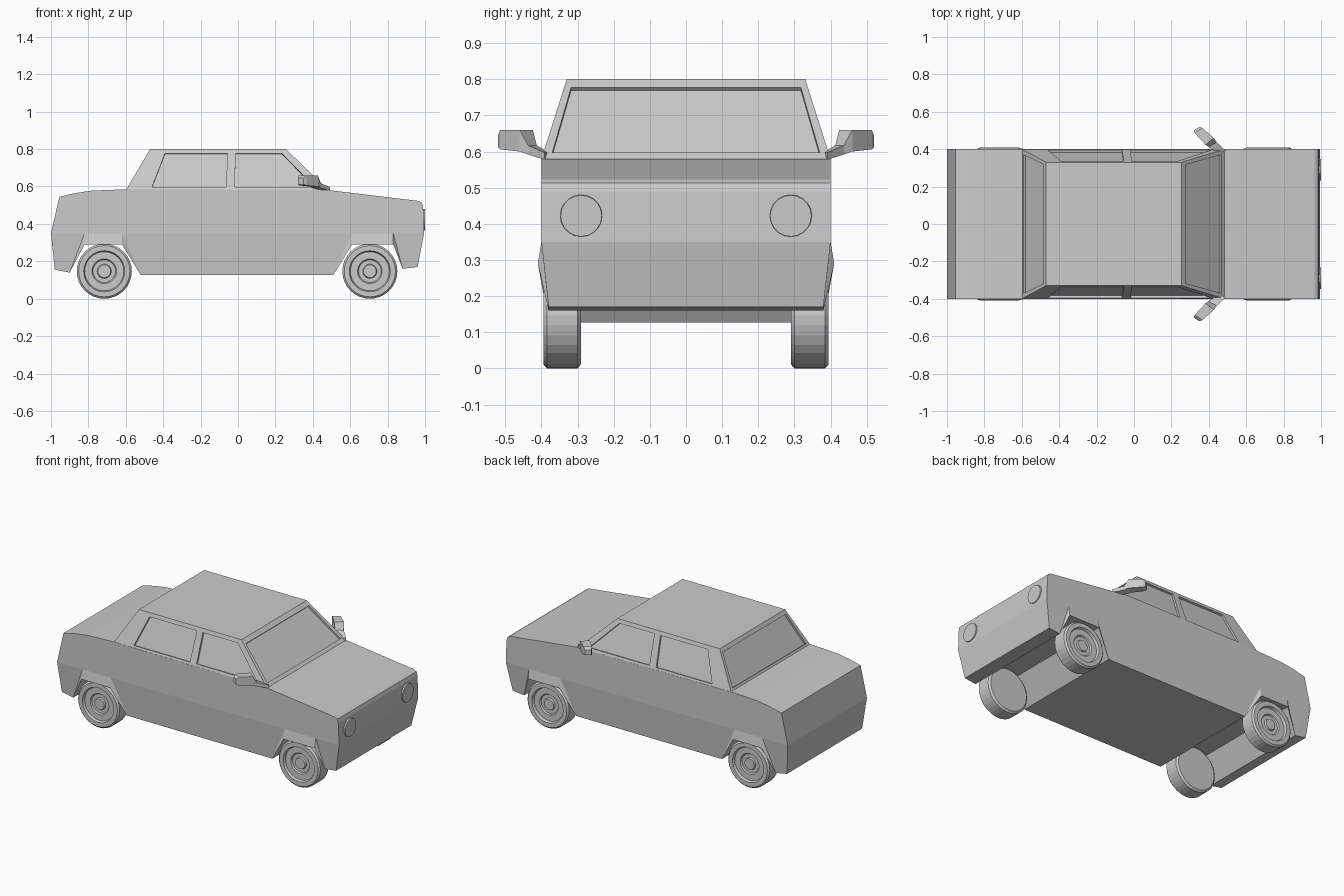
import bpy, bmesh, math
from mathutils import Vector, Matrix

if "Cube" in bpy.data.objects:
    bpy.data.objects.remove(bpy.data.objects["Cube"])

grey = bpy.data.materials.new("plain_grey")
grey.use_nodes = True
grey.diffuse_color = (0.6, 0.6, 0.6, 1)
grey.node_tree.nodes["Principled BSDF"].inputs["Base Color"].default_value = (0.6, 0.6, 0.6, 1)


def finish(name, bm):
    """Turn a bmesh into a named grey object."""
    bmesh.ops.recalc_face_normals(bm, faces=bm.faces)
    mesh = bpy.data.meshes.new(name)
    bm.to_mesh(mesh)
    bm.free()
    mesh.materials.append(grey)
    obj = bpy.data.objects.new(name, mesh)
    bpy.context.collection.objects.link(obj)
    return obj


def loft(bm, rings):
    """Skin closed rings of points and cap both ends."""
    rows = [[bm.verts.new(p) for p in ring] for ring in rings]
    n = len(rows[0])
    for a, b in zip(rows, rows[1:]):
        for i in range(n):
            j = (i + 1) % n
            bm.faces.new((a[i], a[j], b[j], b[i]))
    bm.faces.new(rows[0])
    bm.faces.new(rows[-1])


# Lower body: deck outline, belt line and flared sill with open wheel arches
deck = [(-.955, .545), (-.87, .565), (-.78, .578), (-.6, .585), (.49, .58),
        (.965, .523), (.983, .513), (.99, .49)]
belt_x = [-1, -.9, -.82, -.62, -.52, .51, .61, .83, .88, .995]
sill = [(-.98, .38, .155), (-.9, .38, .14), (-.82, .41, .29), (-.62, .41, .29),
        (-.52, .38, .127), (.51, .38, .127), (.61, .41, .29), (.83, .41, .29),
        (.88, .38, .16), (.96, .38, .17)]
bm = bmesh.new()
loops = []
for s in (-1, 1):
    top = [bm.verts.new((x, .4 * s, z)) for x, z in deck]
    belt = [bm.verts.new((x, .4 * s, .35)) for x in belt_x]
    low = [bm.verts.new((x, y * s, z)) for x, y, z in sill]
    bm.faces.new(top + belt[::-1])
    for i in range(len(low) - 1):
        a, b, c, d = belt[i], belt[i + 1], low[i + 1], low[i]
        if sill[i + 1][2] - sill[i][2] > .1:
            tris = ((a, b, d), (b, c, d))
        else:
            tris = ((a, b, c), (a, c, d))
        for t in tris:
            bm.faces.new(t)
    loops.append(top + [belt[-1]] + low[::-1] + [belt[0]])
for i in range(len(loops[0])):
    j = (i + 1) % len(loops[0])
    bm.faces.new((loops[0][i], loops[0][j], loops[1][j], loops[1][i]))
finish("lower_body", bm)

# Cabin with sloping sides
BASE, ROOF = .58, .8


def slope(z, low, high):
    return low + (high - low) * (z - BASE) / (ROOF - BASE)


bm = bmesh.new()
loft(bm, [[(x0, -y, z), (x1, -y, z), (x1, y, z), (x0, y, z)]
          for x0, x1, y, z in ((-.6, .485, .4, BASE), (-.47, .255, .33, ROOF))])
cabin = finish("cabin", bm)

# Window recesses cut into the cabin
SILL, HEAD = .597, .777
panes = []
for s in (-1, 1):
    for xs in ((-.46, -.065, -.055, -.39), (-.017, .41, .235, -.013)):
        panes.append([(x, s * slope(z, .4, .33), z)
                      for x, z in zip(xs, (SILL, SILL, HEAD, HEAD))])
for low, high in ((.485, .255), (-.6, -.47)):
    panes.append([(slope(z, low, high), y, z)
                  for y, z in ((-.37, SILL), (.37, SILL), (.318, HEAD), (-.318, HEAD))])
bm = bmesh.new()
for pane in panes:
    pts = [Vector(p) for p in pane]
    n = (pts[1] - pts[0]).cross(pts[3] - pts[0]).normalized() * .012
    loft(bm, [[p - n for p in pts], [p + n for p in pts]])
cutter = finish("window_cutter", bm)
cutter.hide_render = True
cut = cabin.modifiers.new("windows", "BOOLEAN")
cut.operation = "DIFFERENCE"
cut.solver = "EXACT"
cut.object = cutter
graph = bpy.context.evaluated_depsgraph_get()
cabin_mesh = bpy.data.meshes.new_from_object(cabin.evaluated_get(graph))
cabin.modifiers.clear()
cabin.data = cabin_mesh
bpy.data.objects.remove(cutter)

# Wheels: lathed tyre, dished rim and hub
wheel_profile = [(0, -.052), (.135, -.052), (.147, -.042), (.147, .042), (.137, .052),
                 (.11, .052), (.104, .036), (.066, .036), (.06, .028), (.038, .028),
                 (.034, .038), (0, .038)]
for side, x in (("left", .705), ("right", -.715)):
    for face, s in (("front", -1), ("back", 1)):
        bm = bmesh.new()
        pts = [bm.verts.new((r, y * s, 0)) for r, y in wheel_profile]
        edges = [bm.edges.new(e) for e in zip(pts, pts[1:])]
        bmesh.ops.spin(bm, geom=pts + edges, cent=(0, 0, 0), axis=(0, 1, 0),
                       angle=math.tau, steps=32)
        bmesh.ops.remove_doubles(bm, verts=bm.verts, dist=.0005)
        wheel = finish(f"{face}_{side}_wheel", bm)
        wheel.location = (x, .342 * s, .147)

for face, s in (("front", -1), ("back", 1)):
    # Round headlamp on the nose
    bm = bmesh.new()
    bmesh.ops.create_cone(bm, cap_ends=True, segments=20, radius1=.06, radius2=.057,
                          depth=.02, matrix=Matrix.Rotation(math.pi / 2, 4, "Y"))
    finish(f"{face}_headlamp", bm).location = (.99, .29 * s, .422)

    # Wing mirror: thin stem widening into an angled housing
    rings = []
    for x, y, dx, dy, z0, z1 in ((.47, .385, .022, .006, .577, .597),
                                 (.42, .425, .022, .012, .592, .617),
                                 (.405, .442, .022, .018, .6, .66),
                                 (.345, .5, .02, .014, .606, .66),
                                 (.335, .51, .015, .01, .612, .645)):
        rings.append([(x - dx, (y - dy) * s, z0), (x + dx, (y + dy) * s, z0),
                      (x + dx, (y + dy) * s, z1), (x - dx, (y - dy) * s, z1)])
    bm = bmesh.new()
    loft(bm, rings)
    finish(f"{face}_wing_mirror", bm)
